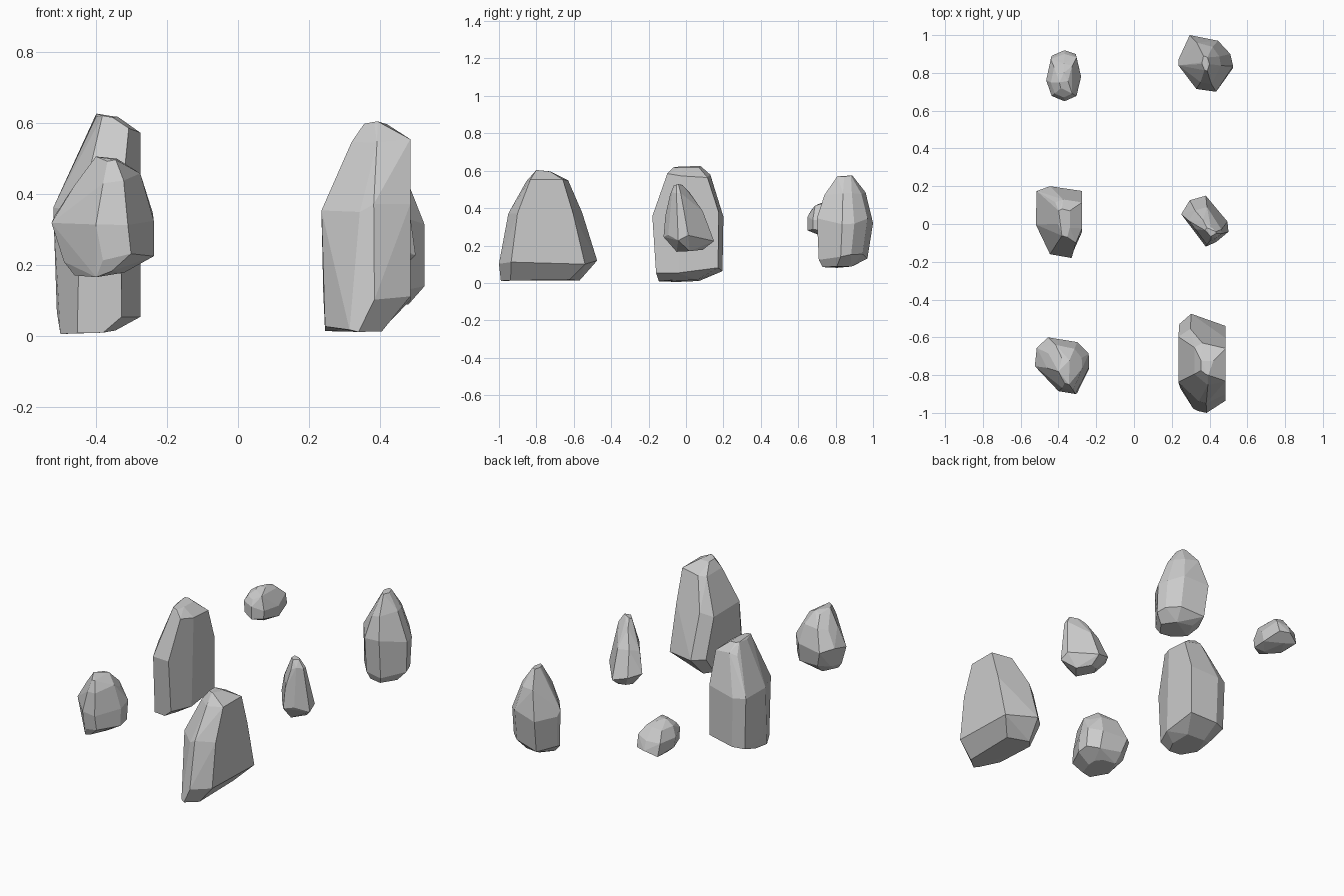
import bpy, bmesh, math, random

random.seed(4)


def rock(name, outline, levels):
    """Faceted boulder: a plan outline fitted to the extents of each level, then hulled.
    Each level is (z, x min, x max, y min, y max); heights are staggered for a chiselled look."""
    xs = [p[0] for p in outline]
    ys = [p[1] for p in outline]
    bm = bmesh.new()
    for i, (z, x0, x1, y0, y1) in enumerate(levels):
        low = 0 if i == 0 else -0.018
        high = 0 if i == len(levels) - 1 else 0.018
        for x, y in outline:
            u = (x - min(xs)) / (max(xs) - min(xs))
            v = (y - min(ys)) / (max(ys) - min(ys))
            bm.verts.new((x0 + u * (x1 - x0), y0 + v * (y1 - y0), z + random.uniform(low, high)))
    bmesh.ops.convex_hull(bm, input=bm.verts[:])
    bmesh.ops.delete(bm, geom=[v for v in bm.verts if not v.link_faces], context='VERTS')
    # merge nearly coplanar triangles into broad facets
    bmesh.ops.dissolve_limit(bm, angle_limit=math.radians(7), verts=bm.verts[:], edges=bm.edges[:])
    bmesh.ops.recalc_face_normals(bm, faces=bm.faces[:])
    mesh = bpy.data.meshes.new(name)
    bm.to_mesh(mesh)
    bm.free()
    bpy.context.collection.objects.link(bpy.data.objects.new(name, mesh))


# tall slab, front right
rock("slab_rock_front_right",
     [(.23, -.53), (.295, -.475), (.485, -.54), (.485, -.935), (.38, -1), (.34, -.985), (.23, -.85)],
     [(.01, .245, .405, -.99, -.57), (.11, .24, .485, -1, -.475), (.36, .235, .485, -.95, -.555),
      (.54, .32, .485, -.86, -.63), (.605, .355, .42, -.80, -.715)])

# tall slab, middle left
rock("slab_rock_middle_left",
     [(-.52, 0), (-.515, .175), (-.445, .2), (-.275, .175), (-.275, -.05), (-.33, -.175),
      (-.445, -.155), (-.49, -.05)],
     [(0, -.50, -.345, -.145, .07), (.07, -.51, -.275, -.16, .195), (.36, -.52, -.275, -.18, .2),
      (.57, -.42, -.275, -.10, .13), (.63, -.40, -.34, -.07, .08)])

# rounded boulder, front left
rock("round_rock_front_left",
     [(-.455, -.6), (-.3, -.625), (-.24, -.685), (-.237, -.755), (-.31, -.895), (-.4, -.88),
      (-.525, -.75), (-.515, -.655)],
     [(.165, -.46, -.32, -.87, -.67), (.22, -.49, -.237, -.895, -.62), (.33, -.525, -.237, -.9, -.6),
      (.44, -.46, -.275, -.88, -.64), (.505, -.40, -.325, -.85, -.71)])

# pointed boulder, back right
rock("pointed_rock_back_right",
     [(.235, .87), (.295, 1), (.445, .97), (.51, .9), (.525, .835), (.435, .7), (.33, .715), (.235, .84)],
     [(.08, .29, .48, .73, .90), (.14, .245, .525, .71, .97), (.33, .235, .525, .70, 1),
      (.47, .30, .46, .74, .96), (.575, .36, .40, .81, .89)])

# small pointed stone, middle right, its peak leaning to the front right
rock("small_rock_middle_right",
     [(.25, .055), (.295, .13), (.38, .155), (.495, .015), (.5, -.04), (.435, -.095),
      (.38, -.12), (.295, -.005)],
     [(.165, .32, .44, -.05, .09), (.24, .25, .5, -.12, .15), (.38, .29, .475, -.11, .09),
      (.47, .345, .465, -.085, .03), (.53, .375, .435, -.065, -.015)])

# pebble, back left
rock("pebble_back_left",
     [(-.47, .77), (-.445, .89), (-.37, .92), (-.305, .9), (-.28, .79), (-.305, .68), (-.37, .65), (-.44, .68)],
     [(.25, -.42, -.33, .71, .86), (.285, -.46, -.285, .65, .92), (.35, -.465, -.28, .65, .90),
      (.40, -.44, -.31, .67, .85), (.435, -.395, -.35, .71, .80)])
